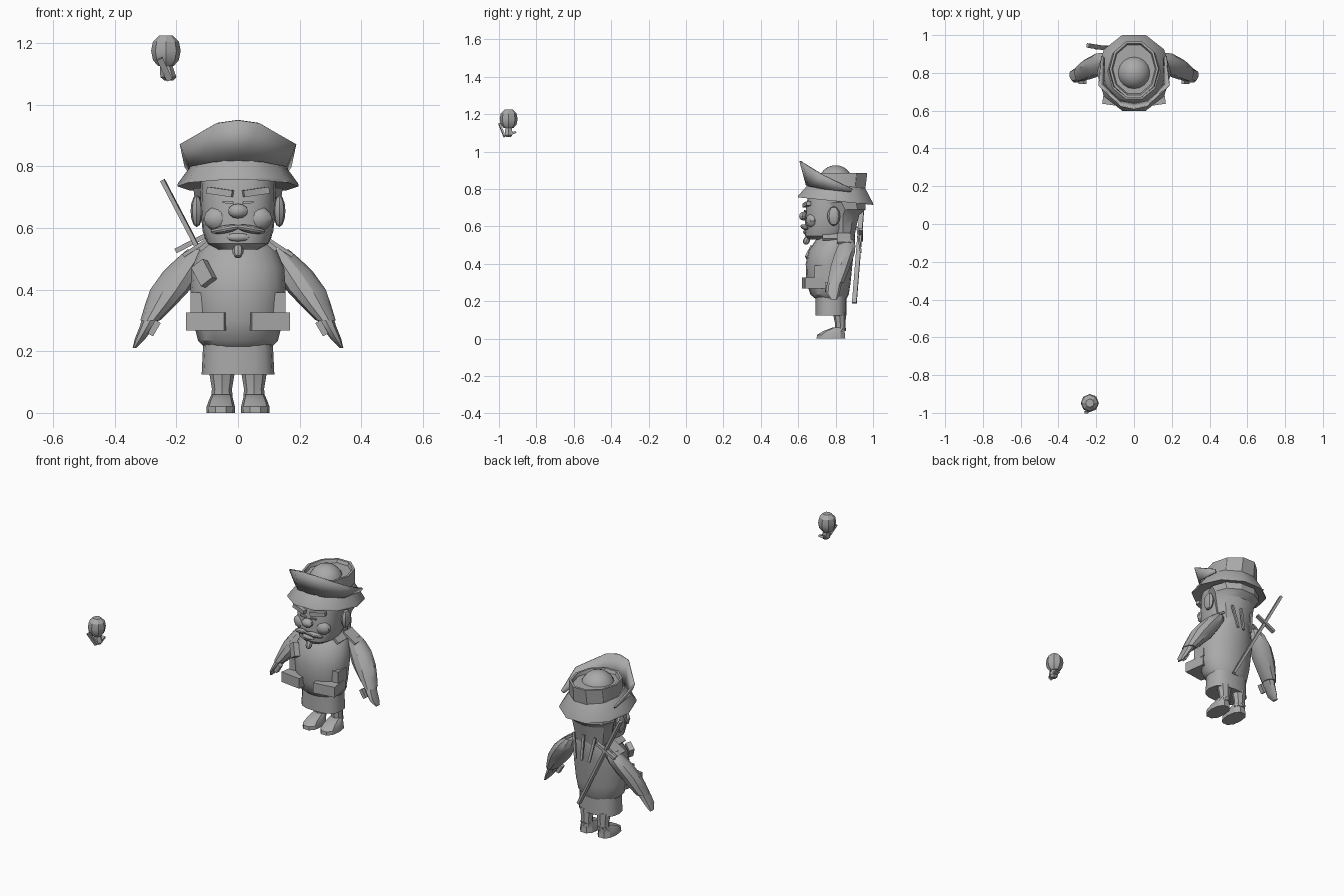
import bpy
import bmesh
from math import cos, sin, pi, radians, copysign
from mathutils import Matrix, Vector, Euler

old = bpy.data.objects.get("Cube")
if old:
    bpy.data.objects.remove(old)

grey = bpy.data.materials.new("plain_grey")
grey.use_nodes = True
tone = (0.4, 0.4, 0.4, 1)
grey.diffuse_color = tone
grey.node_tree.nodes["Principled BSDF"].inputs["Base Color"].default_value = tone
parts = []


def finish(name, bm):
    bmesh.ops.recalc_face_normals(bm, faces=bm.faces)
    mesh = bpy.data.meshes.new(name)
    bm.to_mesh(mesh)
    bm.free()
    mesh.materials.append(grey)
    ob = bpy.data.objects.new(name, mesh)
    bpy.context.collection.objects.link(ob)
    parts.append(ob)
    return ob


def loft(name, rings, n=12, power=2, tilt=0):
    """Skin over level rings given as (z, x, y, half width, half depth)."""
    bm = bmesh.new()
    rows = []
    for z, x, y, rx, ry in rings:
        row = []
        for i in range(n):
            c, s = cos(2 * pi * i / n), sin(2 * pi * i / n)
            px = copysign(abs(c) ** (2 / power), c) * rx
            py = copysign(abs(s) ** (2 / power), s) * ry
            row.append(bm.verts.new((x + px, y + py, z + tilt * py)))
        rows.append(row)
    for a, b in zip(rows, rows[1:]):
        for i in range(n):
            j = (i + 1) % n
            bm.faces.new((a[i], a[j], b[j], b[i]))
    bm.faces.new(rows[0])
    bm.faces.new(rows[-1])
    return finish(name, bm)


def place(loc, size, rot):
    turn = Euler([radians(a) for a in rot]).to_matrix().to_4x4()
    return Matrix.Translation(Vector(loc)) @ turn @ Matrix.Diagonal((*size, 1))


def box(name, loc, size, rot=(0, 0, 0)):
    bm = bmesh.new()
    bmesh.ops.create_cube(bm, size=1, matrix=place(loc, size, rot))
    return finish(name, bm)


def ball(name, loc, radii, rot=(0, 0, 0), u=10, v=6):
    bm = bmesh.new()
    bmesh.ops.create_uvsphere(bm, u_segments=u, v_segments=v, radius=1,
                              matrix=place(loc, radii, rot))
    return finish(name, bm)


# Torso and shorts
loft("jacket", [(.215, 0, .775, .11, .085), (.235, 0, .768, .13, .102),
                (.3, 0, .762, .146, .118), (.4, 0, .765, .155, .125),
                (.47, 0, .777, .15, .122), (.53, 0, .8, .125, .105),
                (.58, 0, .82, .08, .08)], n=20)
loft("shorts", [(.125, 0, .775, .118, .083), (.225, 0, .775, .113, .083)],
     n=16, power=2.6)

# Head and face
loft("head", [(.53, 0, .74, .065, .085), (.55, 0, .745, .1, .108),
              (.59, 0, .755, .115, .12), (.65, 0, .76, .12, .122),
              (.72, 0, .765, .122, .122), (.77, 0, .775, .12, .12)],
     n=20, power=2.4)
loft("back_hair", [(.53, 0, .84, .1, .06), (.6, 0, .84, .115, .075),
                   (.66, 0, .84, .125, .09), (.69, 0, .85, .14, .115),
                   (.73, 0, .83, .145, .135)], n=10)
ball("nose", (0, .63, .655), (.034, .025, .024))
ball("lower_lip", (0, .64, .57), (.04, .014, .014))
ball("goatee", (0, .645, .525), (.018, .018, .025), (-25, 0, 0), u=8, v=5)

# Bush hat: tilted brim, crown with domed top, turned-up front flap
loft("hat_brim", [(.745, 0, .8, .145, .15), (.735, 0, .8, .197, .212),
                  (.745, 0, .8, .195, .21), (.82, 0, .81, .14, .155)],
     n=10, tilt=-.1)
loft("hat_crown", [(.79, 0, .815, .137, .15), (.887, 0, .82, .13, .157),
                   (.887, 0, .82, .118, .143), (.87, 0, .82, .112, .135)], n=10)
ball("hat_dome", (0, .8, .84), (.09, .09, .087), u=18, v=12)

low = [(0, .645, .82), (.08, .66, .815), (.155, .74, .8), (.16, .88, .785)]
high = [(0, .61, .95), (.07, .625, .94), (.186, .735, .873), (.17, .89, .8)]
bm = bmesh.new()
for side in (-1, 1):
    a = [bm.verts.new((side * x, y, z)) for x, y, z in low]
    b = [bm.verts.new((side * x, y, z)) for x, y, z in high]
    for i in range(3):
        bm.faces.new((a[i], a[i + 1], b[i + 1], b[i]))
bmesh.ops.remove_doubles(bm, verts=bm.verts, dist=.001)
flap = finish("hat_front_flap", bm)
thick = flap.modifiers.new("thickness", "SOLIDIFY")
thick.thickness = .008
thick.offset = 0

# Parts that come in pairs
for side, s in (("left", 1), ("right", -1)):
    loft(side + "_arm", [(.3, s * .285, .8, .032, .045),
                         (.35, s * .252, .815, .05, .052),
                         (.4, s * .22, .83, .065, .055),
                         (.46, s * .18, .85, .062, .056),
                         (.5, s * .15, .86, .05, .048),
                         (.53, s * .13, .86, .035, .035)], n=10)
    loft(side + "_hand", [(.21, s * .336, .79, .006, .018),
                          (.24, s * .318, .785, .017, .036),
                          (.28, s * .295, .79, .024, .04),
                          (.31, s * .28, .8, .03, .04)], n=8)
    box(side + "_thumb", (s * .272, .755, .275), (.02, .025, .05), (0, s * -30, 0))
    loft(side + "_leg", [(.04, s * .052, .825, .034, .03),
                         (.08, s * .052, .825, .033, .028),
                         (.14, s * .052, .82, .043, .036)], n=8)
    loft(side + "_shoe", [(0, s * .056, .775, .047, .08),
                          (.02, s * .056, .775, .046, .078),
                          (.04, s * .055, .79, .04, .06),
                          (.06, s * .053, .82, .033, .036)], n=10, power=2.4)
    box(side + "_epaulette", (s * .14, .845, .535), (.09, .075, .012), (0, s * 33, 0))
    box(side + "_collar", (s * .105, .775, .545), (.05, .09, .014), (0, s * 40, 0))
    box(side + "_belt_pouch", (s * .098, .69, .297), (.125, .125, .058), (0, 0, s * 8))
    box(side + "_upper_pouch", (s * .132, .728, .355), (.045, .08, .07))
    ball(side + "_ear", (s * .134, .79, .655), (.02, .035, .052), u=8)
    ball(side + "_cheek", (s * .065, .675, .63), (.048, .035, .04))
    ball(side + "_moustache", (s * .042, .633, .596), (.05, .017, .013),
         (0, s * 10, s * 17), u=8)
    box(side + "_brow", (s * .058, .645, .717), (.085, .025, .022), (0, s * -8, s * 14))
    box(side + "_eye", (s * .032, .638, .683), (.035, .012, .007), (0, s * -5, s * 5))

# Kit on the chest and back
box("chest_pouch", (-.11, .672, .453), (.05, .03, .075), (-12, -35, -25))
for i, x in enumerate((-.05, .01, .06)):
    box("neck_cord_%d" % (i + 1), (x, .925, .53), (.014, .01, .14), (8, 10 * (i - 1), 0))

top, tip = Vector((-.245, .945, .755)), Vector((.05, .9, .19))
axis = top - tip
bm = bmesh.new()
turn = axis.to_track_quat("Z", "Y").to_matrix().to_4x4()
bmesh.ops.create_cube(bm, size=1, matrix=Matrix.Translation((top + tip) / 2) @ turn
                      @ Matrix.Diagonal((.024, .014, axis.length, 1)))
finish("sword", bm)
box("sword_guard", (-.145, .935, .555), (.13, .02, .016), (0, -27, 0))

# Separate grenade hanging in front
gx, gy = -.234, -.948
loft("grenade_body", [(1.125, gx, gy, .025, .025), (1.145, gx, gy, .042, .042),
                      (1.175, gx, gy, .048, .048), (1.205, gx, gy, .042, .042),
                      (1.225, gx, gy, .022, .022)], n=8)
loft("grenade_neck", [(1.078, gx + .01, gy, .014, .014),
                      (1.09, gx + .008, gy, .026, .024),
                      (1.13, gx, gy, .02, .02)], n=6)
box("grenade_lever", (gx - .004, gy - .036, 1.115), (.02, .01, .08), (20, -25, 0))
box("grenade_pin", (gx + .012, gy + .025, 1.1), (.03, .03, .012), (20, 0, 0))

# Smooth shading with sharp creases
bpy.ops.object.select_all(action="DESELECT")
for ob in parts:
    ob.select_set(True)
bpy.context.view_layer.objects.active = parts[0]
bpy.ops.object.shade_smooth_by_angle(angle=radians(32))
